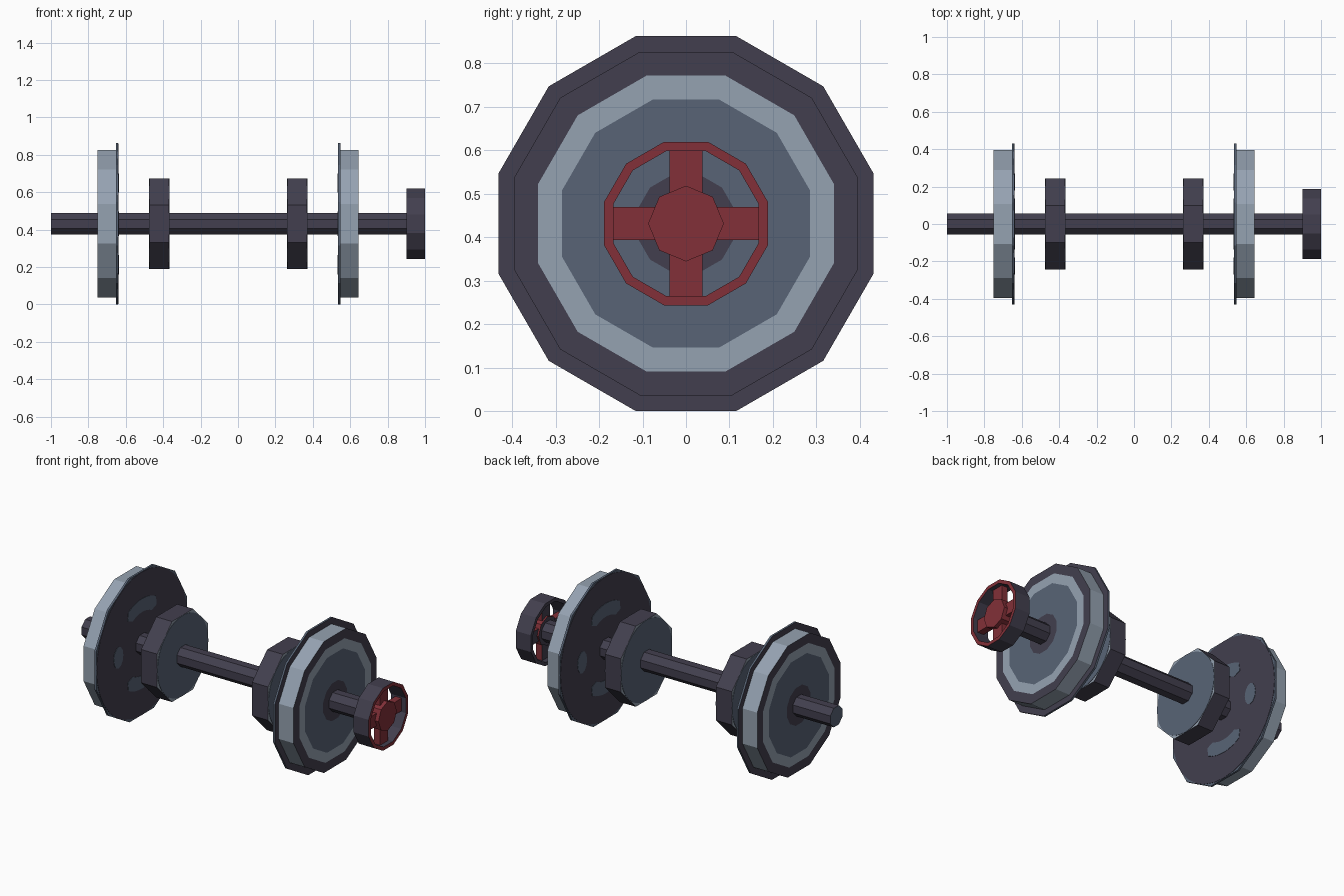
import bpy, bmesh, math
from mathutils import Vector

if "Cube" in bpy.data.objects:
    bpy.data.objects.remove(bpy.data.objects["Cube"])

ZC = 0.431          # axle height
MID = -0.0525       # mirror plane of the wheel pair


def srgb(*c):
    return [((v / 255 + 0.055) / 1.055) ** 2.4 for v in c] + [1.0]


MATS = []
for label, col in (("dark_iron", (66, 63, 78)), ("slate_blue", (88, 100, 118)),
                   ("light_steel", (149, 162, 177)), ("red_paint", (130, 48, 56))):
    m = bpy.data.materials.new(label)
    m.diffuse_color = srgb(*col)
    m.use_nodes = True
    m.node_tree.nodes["Principled BSDF"].inputs["Base Color"].default_value = m.diffuse_color
    MATS.append(m)
DARK, SLATE, LIGHT, RED = range(4)


def finish(name, bm):
    bmesh.ops.remove_doubles(bm, verts=bm.verts, dist=1e-5)
    bmesh.ops.recalc_face_normals(bm, faces=bm.faces)
    me = bpy.data.meshes.new(name)
    bm.to_mesh(me)
    bm.free()
    for m in MATS:
        me.materials.append(m)
    ob = bpy.data.objects.new(name, me)
    bpy.context.collection.objects.link(ob)
    return ob


def revolve(name, profile, mats, sides, flat_top=True):
    """Turn (x, radius) points about the axle; one material per band."""
    bm = bmesh.new()
    rings = []
    for x, r in profile:
        ring = []
        for i in range(sides):
            a = 2 * math.pi * (i + (0.5 if flat_top else 0)) / sides
            ring.append(bm.verts.new((x, r * math.cos(a), ZC + r * math.sin(a))))
        rings.append(ring)
    for k, mat in enumerate(mats):
        a, b = rings[k], rings[(k + 1) % len(rings)]
        for i in range(sides):
            j = (i + 1) % sides
            bm.faces.new((a[i], a[j], b[j], b[i])).material_index = mat
    bmesh.ops.dissolve_degenerate(bm, dist=1e-5, edges=bm.edges)
    return finish(name, bm)


def plate(name, outline, x0, x1, mat):
    """Thin plate from a (y, z) outline around the axle."""
    bm = bmesh.new()
    f = bm.faces.new([bm.verts.new((x0, y, ZC + z)) for y, z in outline])
    ext = bmesh.ops.extrude_face_region(bm, geom=[f])
    for v in ext["geom"]:
        if isinstance(v, bmesh.types.BMVert):
            v.co.x = x1
    for f in bm.faces:
        f.material_index = mat
    return finish(name, bm)


def polar(r, a):
    return (r * math.cos(a), r * math.sin(a))


def circle(r, n, cy=0.0, ry=None):
    return [(cy + (ry or r) * math.cos(2 * math.pi * i / n),
             r * math.sin(2 * math.pi * i / n)) for i in range(n)]


def slot(mid, half, r0, r1, n=8):
    """Curved slot with rounded ends."""
    rm, rr = (r0 + r1) / 2, (r1 - r0) / 2
    angs = [mid - half + 2 * half * i / n for i in range(n + 1)]
    end = rr / rm * 0.8
    return ([polar(r1, a) for a in angs] + [polar(rm, mid + half + end)]
            + [polar(r0, a) for a in reversed(angs)] + [polar(rm, mid - half - end)])


C12 = math.cos(math.pi / 12)
C8 = math.cos(math.pi / 8)

# axle with a slate end
revolve("axle", [(-1, 0), (-1, 0.062), (0.95, 0.062), (0.95, 0)],
        [SLATE, DARK, DARK], 8)

for side, s in (("left", -1), ("right", 1)):
    def X(d):
        return MID + s * d

    # wheel: flange, tread and painted outer face
    revolve(side + "_wheel",
            [(X(0.588), 0), (X(0.588), 0.431 / C12), (X(0.60), 0.431 / C12),
             (X(0.60), 0.395 / C12), (X(0.698), 0.395 / C12), (X(0.698), 0.34 / C12),
             (X(0.698), 0.285 / C12), (X(0.698), 0.117), (X(0.698), 0)],
            [SLATE, SLATE, DARK, LIGHT, DARK, LIGHT, SLATE, DARK], 12)
    # dark inner face with slate slots
    plate(side + "_inner_face", circle(0.43, 32), X(0.588), X(0.586), DARK)
    for nm, ang in (("top", math.pi / 2), ("bottom", -math.pi / 2)):
        plate(f"{side}_{nm}_slot", slot(ang, 0.5, 0.19, 0.27), X(0.587), X(0.584), SLATE)
    for nm, cy in (("front", -0.225), ("back", 0.225)):
        plate(f"{side}_{nm}_spot", circle(0.065, 12, cy, 0.045), X(0.587), X(0.584), SLATE)

    # eight-sided brake disc with light corners
    revolve(side + "_disc",
            [(X(0.316), 0), (X(0.316), 0.242 / C8), (X(0.422), 0.242 / C8), (X(0.422), 0)],
            [LIGHT, DARK, LIGHT], 8)
    for nm, d, e in (("inner", 0.316, 0.314), ("outer", 0.422, 0.424)):
        plate(f"{side}_disc_{nm}_face", circle(0.242, 32), X(d), X(e), SLATE)

# hand wheel rim, red on its front
revolve("hand_wheel_rim",
        [(0.9, 0.188 / C12), (1.0, 0.188 / C12), (1.0, 0.167 / C12), (0.9, 0.167 / C12)],
        [DARK, RED, DARK, DARK], 12)

# hand wheel spokes, dark on the back
for nm, hy, hz in (("upright", 0.038, 0.167), ("level", 0.167, 0.038)):
    ob = plate("hand_wheel_" + nm + "_spokes",
               [(-hy, -hz), (hy, -hz), (hy, hz), (-hy, hz)], 0.93, 0.972, RED)
    for p in ob.data.polygons:
        if p.normal.x < -0.5:
            p.material_index = DARK

# hand wheel hub
revolve("hand_wheel_hub", [(0.92, 0), (0.92, 0.087), (0.995, 0.087), (0.995, 0)],
        [DARK, RED, RED], 8, flat_top=False)
